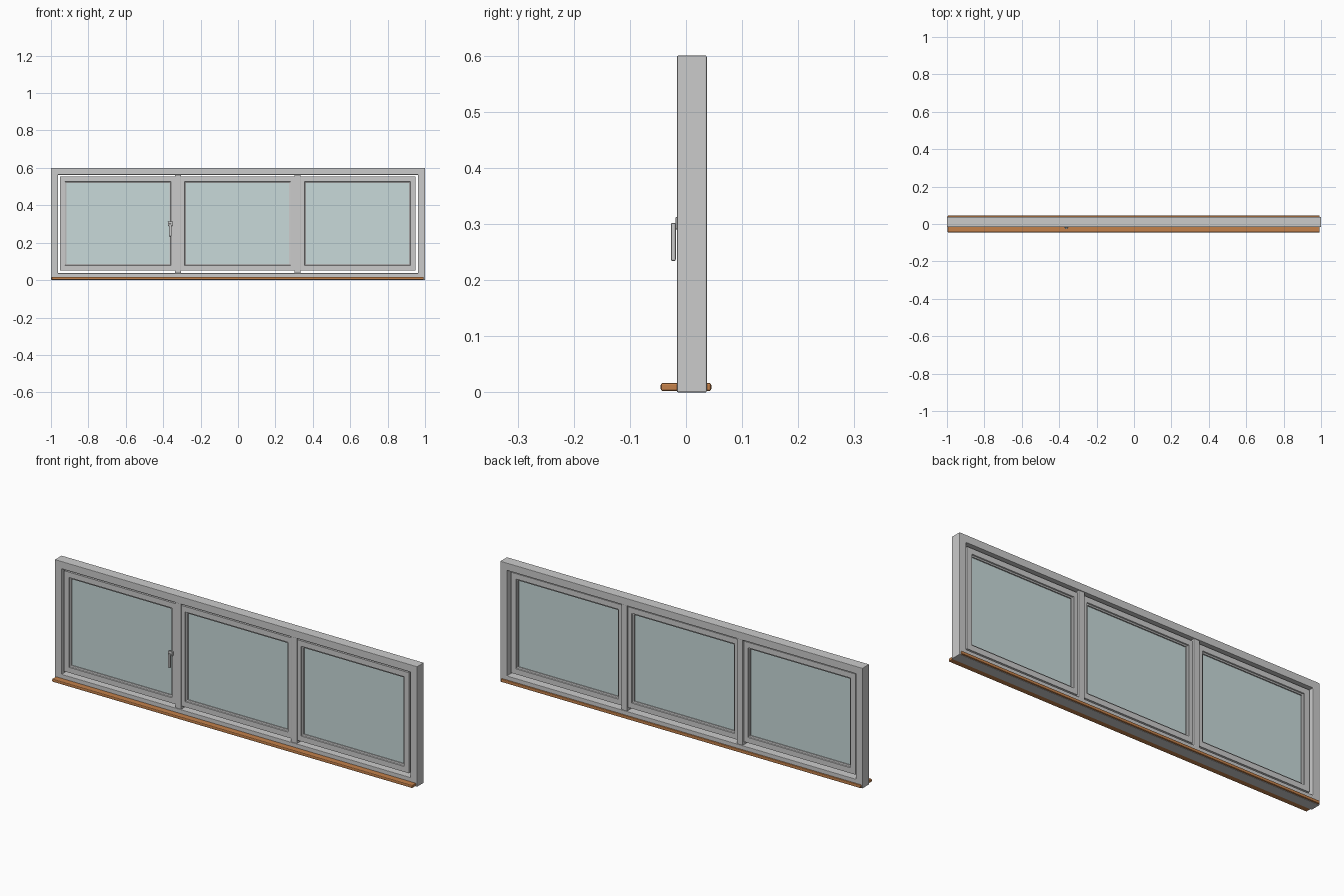
import bpy, bmesh

if "Cube" in bpy.data.objects:
    bpy.data.objects.remove(bpy.data.objects["Cube"])

def material(name, color):
    m = bpy.data.materials.new(name)
    m.diffuse_color = color
    m.use_nodes = True
    m.node_tree.nodes["Principled BSDF"].inputs["Base Color"].default_value = m.diffuse_color
    return m

glass_mat = material("glass", (0.58, 0.70, 0.70, 1))
wood_mat = material("wood", (0.55, 0.22, 0.07, 1))

def finish(name, bm, bevel=0, mat=None, segments=2):
    bmesh.ops.recalc_face_normals(bm, faces=bm.faces)
    me = bpy.data.meshes.new(name)
    bm.to_mesh(me)
    bm.free()
    ob = bpy.data.objects.new(name, me)
    bpy.context.collection.objects.link(ob)
    if mat:
        me.materials.append(mat)
    if bevel:
        b = ob.modifiers.new("bevel", 'BEVEL')
        b.width, b.segments, b.limit_method = bevel, segments, 'ANGLE'
    return ob

def box(name, x, y, z, bevel=0, mat=None, segments=2):
    bm = bmesh.new()
    bmesh.ops.create_cube(bm, size=1)
    for v in bm.verts:
        v.co = [(r[0] + r[1]) / 2 + c * (r[1] - r[0]) for r, c in zip((x, y, z), v.co)]
    return finish(name, bm, bevel, mat, segments)

def ring(name, x, z, profile, bevel=0):
    """Mitred rectangular frame; profile points are (inset, y)."""
    bm = bmesh.new()
    corners = [(x[0], z[0], 1, 1), (x[1], z[0], -1, 1), (x[1], z[1], -1, -1), (x[0], z[1], 1, -1)]
    loops = [[bm.verts.new((cx + sx * d, y, cz + sz * d)) for d, y in profile]
             for cx, cz, sx, sz in corners]
    n = len(profile)
    for i in range(4):
        a, b = loops[i], loops[(i + 1) % 4]
        for j in range(n):
            k = (j + 1) % n
            bm.faces.new((a[j], a[k], b[k], b[j]))
    return finish(name, bm, bevel)

# Outer frame and the sill running through its foot
ring("outer_frame", (-1, 1), (0, 0.6), [(0, -0.016), (0.037, -0.016), (0.037, 0.037), (0, 0.037)], 0.002)
box("sill", (-0.996, 0.993), (-0.045, 0.045), (0.002, 0.017), 0.004, wood_mat)

# Mullions between the three lights
for side, x in (("left", -0.321), ("right", 0.318)):
    box(side + "_mullion", (x - 0.016, x + 0.016), (-0.013, 0.034), (0.036, 0.564), 0.002)

# Sashes with a stepped glazing bead, and their panes
sash_profile = [(0, -0.009), (0.027, -0.009), (0.029, -0.004), (0.035, -0.002),
                (0.035, 0.018), (0.029, 0.020), (0.027, 0.025), (0, 0.025)]
for side, x0, x1 in (("left", -0.953, -0.332), ("middle", -0.312, 0.309), ("right", 0.328, 0.949)):
    ring(side + "_sash", (x0, x1), (0.052, 0.554), sash_profile)
    box(side + "_pane", (x0 + 0.03, x1 - 0.03), (0.004, 0.012), (0.082, 0.524), mat=glass_mat)

# Handle on the left sash
box("handle_plate", (-0.374, -0.350), (-0.019, -0.008), (0.290, 0.313), 0.003)
box("handle_grip", (-0.369, -0.356), (-0.027, -0.018), (0.234, 0.302), 0.003)
